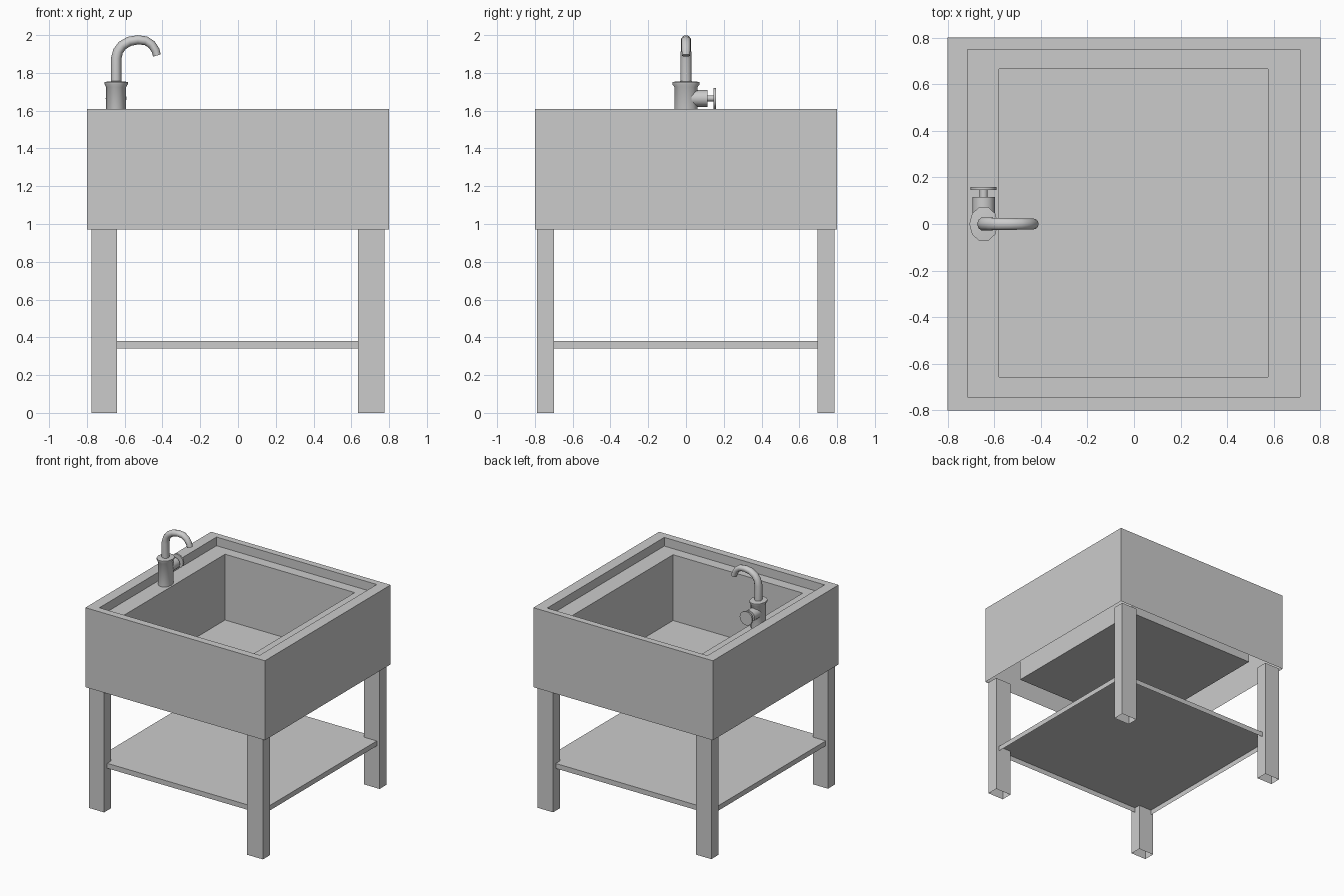
import bpy
from math import cos, sin, pi
from mathutils import Vector

if "Cube" in bpy.data.objects:
    bpy.data.objects.remove(bpy.data.objects["Cube"])


def loft(name, rings, cap_start=False, cap_end=True, smooth=False):
    """Skin a list of equal-length rings into one mesh object."""
    n = len(rings[0])
    verts = [p for r in rings for p in r]
    faces = []
    for k in range(len(rings) - 1):
        a, b = k * n, (k + 1) * n
        faces += [(a + i, a + (i + 1) % n, b + (i + 1) % n, b + i) for i in range(n)]
    if cap_start:
        faces.append(tuple(reversed(range(n))))
    if cap_end:
        faces.append(tuple(range(len(verts) - n, len(verts))))
    me = bpy.data.meshes.new(name)
    me.from_pydata(verts, [], faces)
    me.update()
    ob = bpy.data.objects.new(name, me)
    bpy.context.collection.objects.link(ob)
    if smooth:
        bpy.ops.object.select_all(action='DESELECT')
        ob.select_set(True)
        bpy.context.view_layer.objects.active = ob
        bpy.ops.object.shade_smooth_by_angle(angle=0.8)
    return ob


def rect(x0, x1, y0, y1, z):
    return [(x0, y0, z), (x1, y0, z), (x1, y1, z), (x0, y1, z)]


def circle(centre, u, v, ru, rv, n):
    c, u, v = Vector(centre), Vector(u), Vector(v)
    return [c + u * ru * cos(2 * pi * i / n) + v * rv * sin(2 * pi * i / n) for i in range(n)]


# Basin: outer walls, rim, recessed ledge and bowl, open underneath
outer = (-0.8, 0.8, -0.8, 0.8)
recess = (-0.715, 0.713, -0.742, 0.748)
bowl = (-0.58, 0.575, -0.657, 0.664)
loft("basin", [rect(*outer, 0.97), rect(*outer, 1.61), rect(*recess, 1.61),
               rect(*recess, 1.54), rect(*bowl, 1.54), rect(*bowl, 1.01)])

# Legs: open-ended square tubes
for sx, x0, x1 in (("left", -0.775, -0.64), ("right", 0.635, 0.775)):
    for sy, y0, y1 in (("front", -0.79, -0.70), ("back", 0.695, 0.785)):
        loft(f"{sy}_{sx}_leg", [rect(x0, x1, y0, y1, 0), rect(x0, x1, y0, y1, 0.97)],
             cap_end=False)

# Shelf: top sheet with a short skirt
shelf = (-0.755, 0.75, -0.75, 0.75)
loft("shelf", [rect(*shelf, 0.34), rect(*shelf, 0.38)])

# Tap body with flared collar, standing on the ledge
FX, VZ = -0.645, 1.665
X, Y, Z = (1, 0, 0), (0, 1, 0), (0, 0, 1)
body = [(0.065, 1.54), (0.065, 1.725), (0.076, 1.74), (0.076, 1.752), (0.03, 1.756)]
loft("tap_body", [circle((FX, 0, z), X, Y, r * 0.81, r, 10) for r, z in body], smooth=True)

# Spout: tapered tube along a bent path in the xz plane
path = [(-0.645, 1.74), (-0.645, 1.875), (-0.635, 1.915), (-0.613, 1.945), (-0.575, 1.967),
        (-0.53, 1.975), (-0.487, 1.97), (-0.457, 1.95), (-0.437, 1.92), (-0.429, 1.892)]
pts = [Vector((x, 0, z)) for x, z in path]
rings = []
for i, p in enumerate(pts):
    t = (pts[min(i + 1, len(pts) - 1)] - pts[max(i - 1, 0)]).normalized()
    u = Vector(Y).cross(t)
    r = 0.028 - 0.007 * max(0, i - 1) / (len(pts) - 2)
    rings.append(circle(p, u, Y, r, r + 0.002, 10))
loft("spout", rings, cap_start=True, smooth=True)

# Valve on the side: neck, stem and round handle
valve = [(0.045, 0.03), (0.045, 0.115), (0.016, 0.115), (0.016, 0.145),
         (0.056, 0.145), (0.056, 0.158)]
loft("valve_handle", [circle((FX, y, VZ), Z, X, r, r * (1.07 if r < 0.05 else 1), 12)
                      for r, y in valve], cap_start=True, smooth=True)
